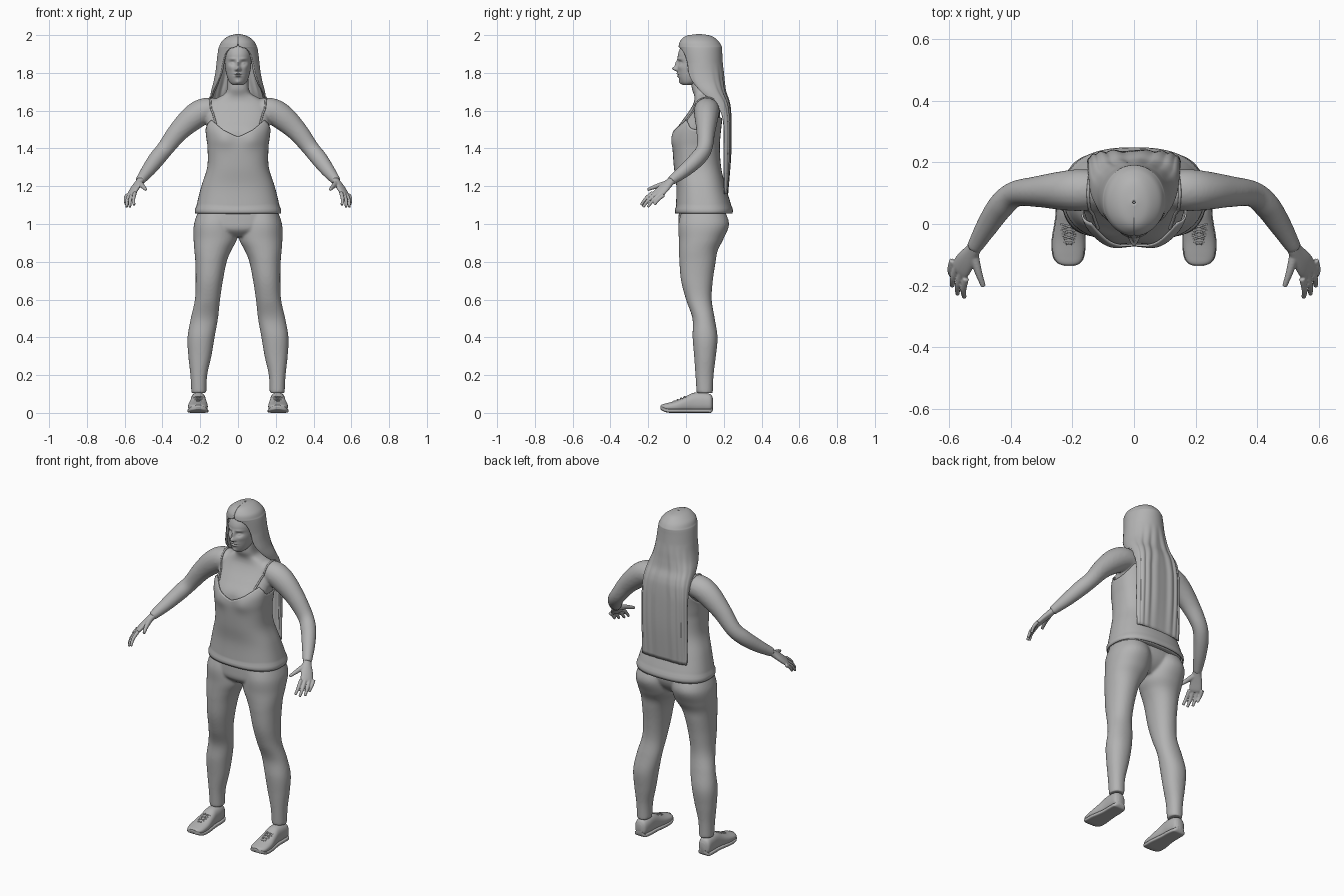
import bpy, bmesh, math
from mathutils import Vector

cube = bpy.data.objects.get("Cube")
if cube:
    bpy.data.objects.remove(cube, do_unlink=True)

grey = bpy.data.materials.new("plain_grey")
grey.use_nodes = True
grey.diffuse_color = (.45, .45, .45, 1)
grey.node_tree.nodes["Principled BSDF"].inputs["Base Color"].default_value = grey.diffuse_color


def power(value, p):
    return math.copysign(abs(value) ** p, value)


def spline(rows, steps=6):
    """Smoothly resample rows of numbers."""
    out, last = [], len(rows) - 1
    for i in range(last):
        quad = zip(rows[max(i - 1, 0)], rows[i], rows[i + 1], rows[min(i + 2, last)])
        quad = list(quad)
        for j in range(steps):
            t = j / steps
            out.append([b + t / 2 * (c - a + t * (2 * a - 5 * b + 4 * c - d + t * (3 * (b - c) + d - a)))
                        for a, b, c, d in quad])
    return out + [list(rows[last])]


def at(rows, key):
    """Linear lookup in rows sorted by their first number."""
    for a, b in zip(rows, rows[1:]):
        if key <= b[0]:
            t = (key - a[0]) / (b[0] - a[0])
            return [m + (n - m) * t for m, n in zip(a, b)]
    return rows[-1]


def stack(rows, p=1, n=48, along="z"):
    """Rings from rows of: station, low and high of one axis, low and high of the other."""
    rings = []
    for s, a0, a1, b0, b1 in rows:
        ring = []
        for i in range(n):
            t = math.tau * i / n
            a = (a0 + a1) / 2 + (a1 - a0) / 2 * power(math.cos(t), p)
            b = (b0 + b1) / 2 + (b1 - b0) / 2 * power(math.sin(t), p)
            ring.append(Vector((a, b, s) if along == "z" else (a, s, b)))
        rings.append(ring)
    return rings


def tube(rows, side=(0, 1, 0), n=20):
    """Rings along a path; each row is a point, a radius along side and one across."""
    rings, pts = [], [Vector(r[:3]) for r in rows]
    for i, row in enumerate(rows):
        axis = (pts[min(i + 1, len(pts) - 1)] - pts[max(i - 1, 0)]).normalized()
        u = Vector(side)
        u = (u - axis * u.dot(axis)).normalized()
        v = axis.cross(u)
        rings.append([pts[i] + u * row[3] * math.cos(math.tau * k / n)
                      + v * row[4] * math.sin(math.tau * k / n) for k in range(n)])
    return rings


def flip(shell):
    return [[Vector((-v.x, v.y, v.z)) for v in ring] for ring in shell]


def both(shells):
    return shells + [flip(s) for s in shells]


def sculpt(shell, bumps):
    """Push front points along y by soft bumps of: x, z, width, height, depth."""
    for ring in shell:
        for v in ring:
            if v.y < .045:
                v.y += sum(d * math.exp(-((abs(v.x) - x) / w) ** 2 - ((v.z - z) / h) ** 2)
                           for x, z, w, h, d in bumps)
    return shell


def build(name, shells, strip=False, caps=True, voxel=0, relax=0, thick=0):
    bm = bmesh.new()
    for shell in shells:
        grid = [[bm.verts.new(v) for v in ring] for ring in shell]
        n = len(grid[0])
        for low, high in zip(grid, grid[1:]):
            for i in range(n - 1 if strip else n):
                k = (i + 1) % n
                bm.faces.new((low[i], low[k], high[k], high[i]))
        if caps:
            bm.faces.new(grid[0])
            bm.faces.new(grid[-1])
    bmesh.ops.recalc_face_normals(bm, faces=bm.faces)
    me = bpy.data.meshes.new(name)
    bm.to_mesh(me)
    bm.free()
    me.materials.append(grey)
    for f in me.polygons:
        f.use_smooth = True
    me.set_sharp_from_angle(angle=math.radians(50))
    ob = bpy.data.objects.new(name, me)
    bpy.context.collection.objects.link(ob)
    if voxel:
        m = ob.modifiers.new("blend", "REMESH")
        m.mode, m.voxel_size, m.use_smooth_shade = "VOXEL", voxel, True
    if relax:
        m = ob.modifiers.new("relax", "SMOOTH")
        m.factor, m.iterations = .5, relax
    if thick:
        m = ob.modifiers.new("thickness", "SOLIDIFY")
        m.thickness, m.offset = thick, 0
    return ob


# Torso, neck and arms: z, half width, front, back
torso = spline([(1.055, .215, -.045, .235), (1.1, .208, -.042, .228), (1.2, .183, -.04, .198),
                (1.3, .152, -.053, .175), (1.4, .15, -.06, .168), (1.45, .156, -.06, .17),
                (1.5, .162, -.052, .175), (1.55, .168, -.018, .18), (1.6, .168, .018, .18),
                (1.64, .15, .04, .175), (1.67, .105, .045, .165), (1.69, .07, .04, .15),
                (1.72, .057, .03, .135), (1.78, .055, .03, .13)])
bust = [(.075, 1.45, .05, .045, -.012)]
body = sculpt(stack([(z, -w, w, f, b) for z, w, f, b in torso], .8), bust)
arm = tube(spline([(.09, .11, 1.6, .06, .06), (.17, .11, 1.6, .068, .068), (.235, .108, 1.565, .063, .068),
                   (.315, .105, 1.49, .05, .055), (.385, .097, 1.4, .042, .045),
                   (.43, .06, 1.345, .042, .044), (.475, -.005, 1.285, .036, .037),
                   (.52, -.08, 1.228, .025, .025)]))
skin = build("torso_and_arms", both([arm]) + [body], voxel=.007, relax=6)

# Hands: flattened palm, four fingers and a thumb
across = Vector((.04, .055, -.012))
palm = tube(spline([(.508, -.06, 1.243, .022, .02), (.522, -.085, 1.222, .025, .019),
                    (.545, -.118, 1.19, .034, .017), (.562, -.145, 1.163, .036, .014),
                    (.57, -.155, 1.152, .03, .009)]), across)
tips = [(.55, -.238, 1.1), (.572, -.228, 1.09), (.589, -.202, 1.09), (.593, -.167, 1.102)]
digits = []
for i, tip in enumerate(tips):
    base = Vector((.567, -.147, 1.16)) + across * (i - 1.5) * .36
    end = Vector(tip)
    mid = base.lerp(end, .55) + Vector((.005, -.003, .004))
    digits.append([(*base, .0105, .0105), (*mid, .0095, .0095), (*end, .0075, .0075)])
digits.append([(.52, -.1, 1.215, .017, .016), (.505, -.155, 1.2, .0125, .012), (.488, -.203, 1.182, .008, .008)])
for name, side in (("left_hand", lambda s: s), ("right_hand", flip)):
    build(name, [side(palm)] + [side(tube(spline(d), across, 14)) for d in digits], voxel=.0035, relax=3)

# Head with sculpted face
head = [(1.735, .026, -.015, .03), (1.75, .044, -.028, .07), (1.78, .058, -.04, .12), (1.82, .067, -.045, .15),
        (1.86, .071, -.043, .16), (1.9, .073, -.042, .165), (1.94, .068, -.025, .16),
        (1.972, .045, .005, .14), (1.983, .02, .04, .1)]
face = [(0, 1.822, .012, .012, -.026), (0, 1.848, .009, .02, -.014), (.03, 1.853, .016, .011, .012),
        (.03, 1.851, .009, .006, -.007), (.03, 1.874, .02, .007, -.004), (0, 1.796, .018, .005, -.007),
        (0, 1.783, .015, .005, -.008), (0, 1.789, .02, .0025, .004), (0, 1.75, .016, .012, -.008),
        (.011, 1.817, .006, .006, -.007), (.042, 1.83, .016, .016, -.004)]
build("head", [sculpt(stack([(z, -w, w, f, b) for z, w, f, b in spline(head, 12)], .95, 120), face)])

# Long hair: z, half width, centre y, depth, opening angle around the face
hair = [(2, .004, .07, .004, 0), (1.99, .045, .067, .065, 0), (1.965, .08, .07, .096, 0),
        (1.94, .093, .075, .108, 4), (1.93, .097, .077, .108, 24), (1.9, .102, .08, .106, 38),
        (1.85, .108, .085, .104, 45), (1.8, .114, .09, .104, 48), (1.75, .124, .1, .098, 55),
        (1.7, .137, .125, .08, 65), (1.65, .142, .16, .062, 80), (1.6, .144, .18, .05, 90),
        (1.5, .146, .19, .043, 95), (1.35, .147, .19, .04, 95), (1.16, .145, .198, .018, 95)]
locks, count = [], 150
for z, w, cy, depth, gap in spline(hair):
    gap = math.radians(max(gap, 0))
    low = min(max((1.85 - z) / .3, 0), 1)
    ring = []
    for i in range(count + 1):
        t = gap + (math.tau - 2 * gap) * i / count
        wave = 1 + low * .07 * math.sin(t * 17)
        p = 1 - low * .4
        ring.append(Vector((w * power(math.sin(t), p), cy - depth * wave * power(math.cos(t), p), z)))
    locks.append(ring)
build("long_hair", [locks], strip=True, caps=False, thick=.012)

# Camisole: follows the torso up to a dipping neckline and armholes
front_edge = [(0, 1.462), (.4, 1.5), (.75, 1.55), (.9, 1.53), (1, 1.5)]
back_edge = [(0, 1.56), (.7, 1.565), (1, 1.5)]
cloth, count, levels = [], 96, 36
for k in range(levels + 1):
    ring = []
    for i in range(count):
        c, s = math.cos(math.tau * i / count), math.sin(math.tau * i / count)
        top = at(front_edge if s < 0 else back_edge, abs(c))[1]
        z, w, f, b = at(torso, 1.055 + (top - 1.055) * k / levels)
        puff = .012 if k in (1, 2) else .008
        ring.append(Vector(((w + puff) * power(c, .8),
                            (f + b) / 2 + ((b - f) / 2 + puff) * power(s, .8), z)))
    cloth.append(ring)
build("camisole", [sculpt(cloth, bust)], caps=False, thick=.006)

# Shoulder straps laid on the skin
bpy.context.view_layer.update()
surface = skin.evaluated_get(bpy.context.evaluated_depsgraph_get())
path = []
for p in spline([(.125, -.03, 1.54), (.142, .03, 1.61), (.148, .1, 1.69), (.14, .17, 1.63), (.115, .2, 1.55)]):
    hit, spot, normal, _ = surface.closest_point_on_mesh(Vector(p))
    path.append((*(spot + normal * .002), .005, .005))
build("shoulder_straps", both([tube(path, (1, 0, 0), 10)]))

# Trousers: z, inner x, outer x, front, back
leg = [(1.08, .015, .205, -.02, .2), (1.0, .008, .233, -.04, .228), (.92, .006, .235, -.038, .198),
       (.86, .036, .231, -.037, .168), (.8, .06, .226, -.035, .157), (.7, .08, .224, -.026, .142),
       (.6, .095, .228, .0, .136), (.5, .106, .25, .034, .152), (.4, .124, .267, .035, .167),
       (.3, .141, .263, .043, .158), (.2, .163, .252, .05, .146), (.105, .168, .247, .056, .142)]
hips = [(1.1, -.195, .195, -.035, .21), (1.02, -.215, .215, -.04, .205),
        (.97, -.18, .18, -.036, .18), (.935, -.09, .09, .0, .14)]
build("trousers", both([stack(spline(leg), .93)]) + [stack(spline(hips), .9)], voxel=.007, relax=6)

# Shoes: y, inner x, outer x, bottom, top
shoe = spline([(.143, .195, .228, .02, .075), (.13, .178, .248, .006, .098), (.09, .17, .251, .004, .108),
               (.04, .169, .251, .004, .106), (0, .165, .256, .004, .088), (-.05, .16, .264, .004, .066),
               (-.1, .163, .262, .008, .052), (-.125, .175, .248, .018, .045), (-.136, .197, .223, .026, .038)])
sole = [(y, a - .003, b + .003, max(0, z - .006), max(0, z - .006) + .022) for y, a, b, z, _ in shoe]
laces = []
for i in range(4):
    y = -.018 * i
    top = .089 + .44 * y
    for s in (1, -1):
        laces.append(tube(spline([(.211 - s * .026, y, top - .008, .003, .003),
                                  (.211, y - .008, top - .002, .003, .003),
                                  (.211 + s * .026, y - .016, top - .015, .003, .003)]), (0, 0, 1), 8))
for name, side in (("left", lambda s: s), ("right", flip)):
    build(name + "_shoe", [side(stack(shoe, .85, along="y"))])
    build(name + "_sole", [side(stack(sole, .45, along="y"))])
    build(name + "_laces", [side(s) for s in laces])
